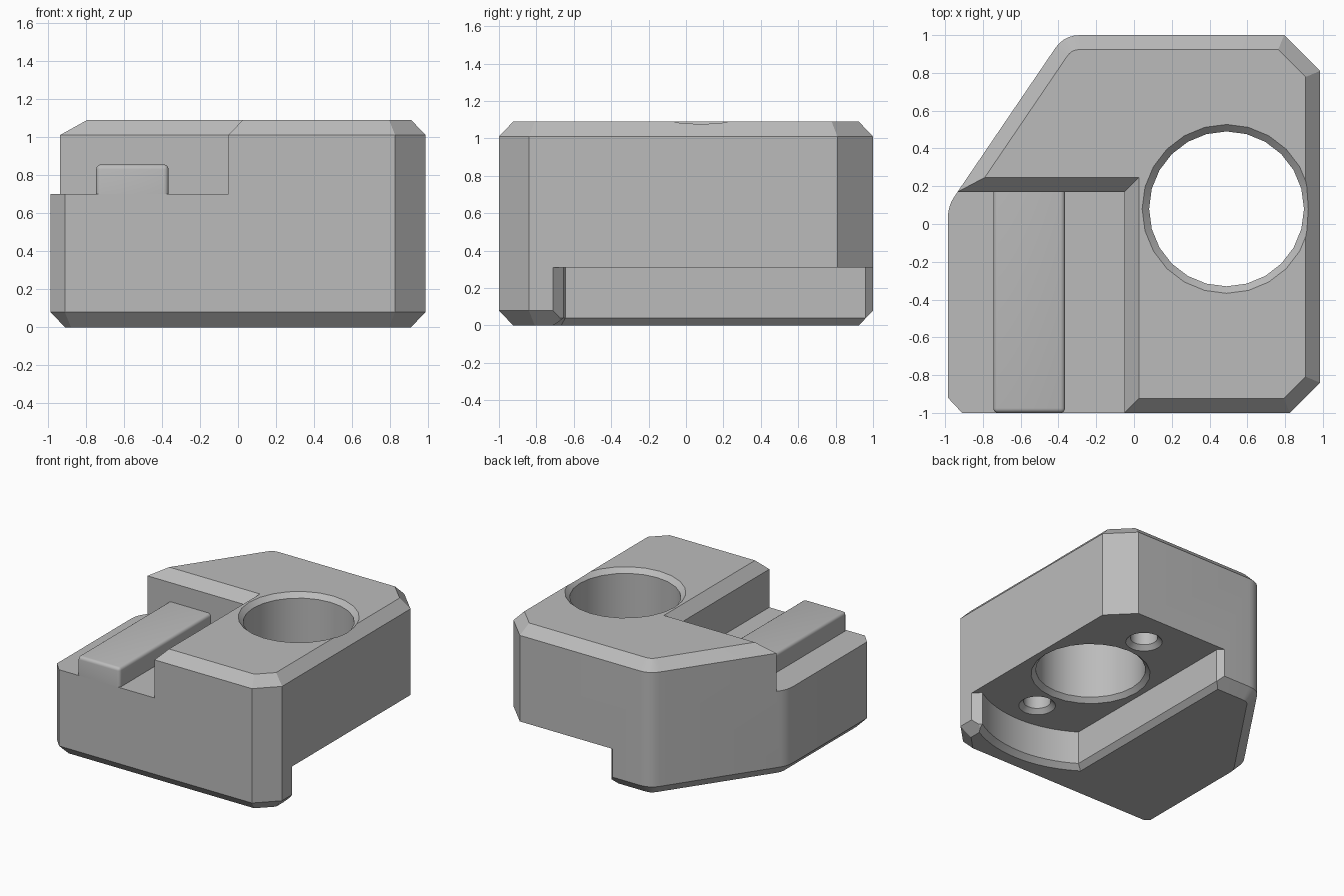
import bpy, bmesh, math
from mathutils import Vector

cube = bpy.data.objects.get("Cube")
if cube:
    bpy.data.objects.remove(cube, do_unlink=True)

grey = bpy.data.materials.new("plain grey")
grey.use_nodes = True
grey.diffuse_color = (0.5, 0.5, 0.5, 1)
grey.node_tree.nodes["Principled BSDF"].inputs["Base Color"].default_value = (0.5, 0.5, 0.5, 1)

BORE = Vector((0.49, 0.08))
CHAMFER = 0.076


def finish(name, bm):
    bmesh.ops.recalc_face_normals(bm, faces=bm.faces[:])
    mesh = bpy.data.meshes.new(name)
    bm.to_mesh(mesh)
    bm.free()
    mesh.materials.append(grey)
    obj = bpy.data.objects.new(name, mesh)
    bpy.context.collection.objects.link(obj)
    return obj


def loft(name, rings):
    """Solid through rings given as (points, z)."""
    bm = bmesh.new()
    loops = [[bm.verts.new((p[0], p[1], z)) for p in pts] for pts, z in rings]
    n = len(loops[0])
    for a, b in zip(loops, loops[1:]):
        for i in range(n):
            j = (i + 1) % n
            bm.faces.new((a[i], a[j], b[j], b[i]))
    bm.faces.new(loops[0][::-1])
    bm.faces.new(loops[-1])
    return finish(name, bm)


def inset(points, d):
    """Move a counter-clockwise outline inward by d."""
    pts = [Vector(p) for p in points]
    out = []
    for i, p in enumerate(pts):
        e1 = (p - pts[i - 1]).normalized()
        e2 = (pts[(i + 1) % len(pts)] - p).normalized()
        n1, n2 = Vector((-e1.y, e1.x)), Vector((-e2.y, e2.x))
        out.append(p + (n1 + n2) * d / (1 + n1.dot(n2)))
    return out


def rounded(before, corner, after, length, steps=5):
    """Points of a rounded corner with the given tangent length."""
    a, c, b = Vector(before), Vector(corner), Vector(after)
    s = c + (a - c).normalized() * length
    e = c + (b - c).normalized() * length
    return [s * (1 - t) ** 2 + c * 2 * t * (1 - t) + e * t * t
            for t in (k / steps for k in range(steps + 1))]


def circle(center, r, n=24):
    return [center + Vector((math.cos(k * math.tau / n), math.sin(k * math.tau / n))) * r
            for k in range(n)]


def cut(target, cutter):
    mod = target.modifiers.new("cut", 'BOOLEAN')
    mod.operation = 'DIFFERENCE'
    mod.solver = 'EXACT'
    mod.object = cutter
    bpy.context.view_layer.objects.active = target
    bpy.ops.object.modifier_apply(modifier=mod.name)
    bpy.data.objects.remove(cutter, do_unlink=True)


# Block with slanted back corner, chamfered top and bottom
back, side = (-0.37, 1), (-0.985, 0.095)
outline = [(-0.985, -0.92), (-0.91, -1), (0.825, -1), (0.985, -0.84), (0.985, 0.81), (0.795, 1)]
outline += rounded((0.795, 1), back, side, 0.085)
outline += rounded(back, side, (-0.985, -0.92), 0.06, 4)
small = inset(outline, CHAMFER)
block = loft("block", [(small, 0), (outline, 0.08), (outline, 1.01), (small, 1.09)])

# Raised-deck notch at the front, flaring at its top edge
def notch_ring(grow):
    x, y = -0.05 + grow, 0.17 + grow
    return [(-1.5, -1.5), (x, -1.5), (x, y), (-1.5, y)]

cut(block, loft("notch_cutter", [(notch_ring(0), 0.70), (notch_ring(0), 1.01),
                                 (notch_ring(2 * CHAMFER), 1.17)]))

# Underside recess: straight wall, arc around the bore, open at right and back
start, end = Vector((0, -0.645)) - BORE, Vector((0.928, -0.655)) - BORE
a0, a1 = math.atan2(start.y, start.x), math.atan2(end.y, end.x)
recess = [(0, 0.96)]
for k in range(17):
    t = k / 16
    a = a0 + (a1 - a0) * t
    r = start.length * (1 - t) + end.length * t
    recess.append(BORE + Vector((math.cos(a), math.sin(a))) * r)
recess += [(1.2, -0.927), (1.5, -0.927), (1.5, 1.16), (-0.2, 1.16)]
cut(block, loft("recess_cutter", [(inset(recess, -0.06), -0.02), (recess, 0.04), (recess, 0.31)]))

# Through bore, chamfered at both ends
cut(block, loft("bore_cutter", [(circle(BORE, r), z) for r, z in
                                ((0.445, 0.2), (0.445, 0.31), (0.41, 0.345),
                                 (0.41, 1.053), (0.48, 1.123))]))

# Two blind countersunk holes beside the bore
for s in (-1, 1):
    c = BORE + Vector((0, 0.62 * s))
    cut(block, loft("screw_cutter", [(circle(c, r), z) for r, z in
                                     ((0.137, 0.25), (0.137, 0.31), (0.102, 0.345), (0.102, 0.75))]))

# Guide rail on the lower deck, rounded on its top and front edges
bm = bmesh.new()
bmesh.ops.create_cube(bm, size=1)
for v in bm.verts:
    v.co = (-0.555 + v.co.x * 0.38, -0.41 + v.co.y * 1.18, 0.7775 + v.co.z * 0.155)
soft = []
for e in bm.edges:
    mid = (e.verts[0].co + e.verts[1].co) / 2
    upright = abs(e.verts[0].co.z - e.verts[1].co.z) > 0.1
    if mid.y < 0.1 and (mid.z > 0.85 or upright):
        soft.append(e)
bmesh.ops.bevel(bm, geom=soft, offset=0.025, segments=4, profile=0.5, affect='EDGES')
rail = finish("guide_rail", bm)

# Smooth curved walls, keep chamfers crisp
bpy.ops.object.select_all(action='DESELECT')
for obj in (block, rail):
    obj.select_set(True)
bpy.context.view_layer.objects.active = block
bpy.ops.object.shade_smooth_by_angle(angle=math.radians(28))
